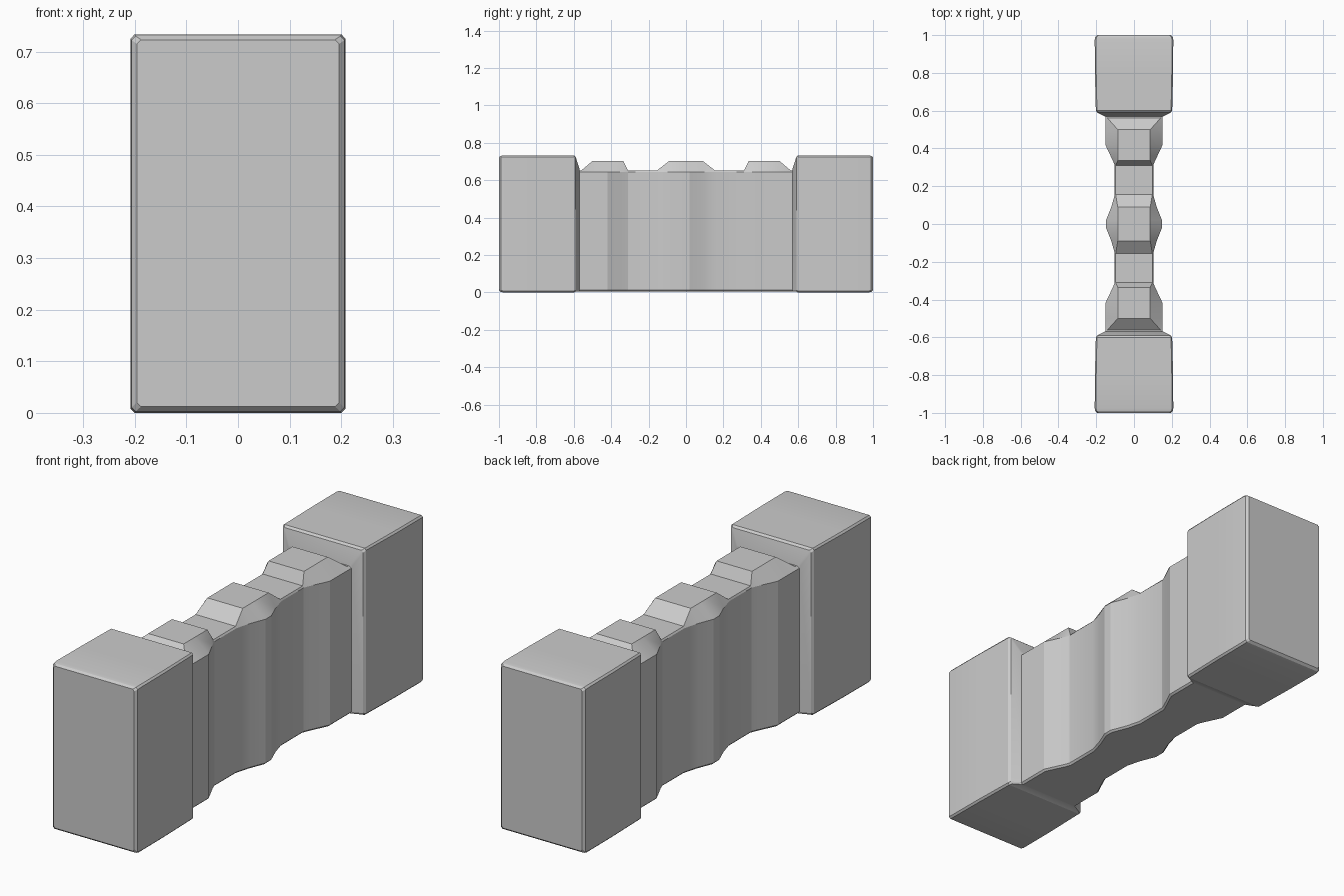
import bpy
import math

if "Cube" in bpy.data.objects:
    bpy.data.objects.remove(bpy.data.objects["Cube"])


def loft(name, stations):
    """Loft symmetric 8-sided sections along y.
    Station: y, side half width, side top z, top half width, top z, bottom z"""
    n = 8
    verts, faces = [], []
    for y, w, zs, wt, zt, zb in stations:
        half = [(w - 0.008, zb), (w, zb + 0.008), (w, zs), (wt, zt)]
        ring = half + [(-x, z) for x, z in reversed(half)]
        verts += [(x, y, z) for x, z in ring]
    for s in range(len(stations) - 1):
        a, b = s * n, (s + 1) * n
        for i in range(n):
            j = (i + 1) % n
            faces.append((a + i, a + j, b + j, b + i))
    faces.append(tuple(reversed(range(n))))
    faces.append(tuple(range(len(verts) - n, len(verts))))
    # outward normals: sections run counter-clockwise seen from -y
    faces = [tuple(reversed(f)) for f in faces]
    mesh = bpy.data.meshes.new(name)
    mesh.from_pydata(verts, [], faces)
    import bmesh
    bm = bmesh.new()
    bm.from_mesh(mesh)
    bmesh.ops.recalc_face_normals(bm, faces=bm.faces)
    bm.to_mesh(mesh)
    bm.free()
    ob = bpy.data.objects.new(name, mesh)
    bpy.context.collection.objects.link(ob)
    bpy.context.view_layer.objects.active = ob
    for o in bpy.context.selected_objects:
        o.select_set(False)
    ob.select_set(True)
    bpy.ops.object.shade_smooth_by_angle(angle=math.radians(20))
    return ob


# End posts: small front bevel, slight taper, wide chamfer towards the wall
post = [(-1.0, 0.196, 0.715, 0.188, 0.723, 0.012),
        (-0.99, 0.206, 0.722, 0.198, 0.730, 0.003),
        (-0.975, 0.208, 0.725, 0.201, 0.733, 0.0),
        (-0.80, 0.207, 0.725, 0.200, 0.733, 0.0),
        (-0.60, 0.202, 0.725, 0.196, 0.733, 0.0),
        (-0.59, 0.195, 0.717, 0.187, 0.725, 0.004),
        (-0.57, 0.156, 0.655, 0.150, 0.663, 0.006)]
loft("front_post", post)
loft("back_post", [(-s[0],) + s[1:] for s in reversed(post)])

# Wall: rippling sides and three raised blocks on top (half, then mirrored)
SIDE, LOW, HIGH, BOT = 0.645, 0.652, 0.703, 0.006
half_wall = [(-0.58, 0.152, 0.140, LOW),
             (-0.56, 0.152, 0.140, LOW),
             (-0.50, 0.152, 0.086, HIGH),
             (-0.42, 0.152, 0.086, HIGH),
             (-0.335, 0.112, 0.086, HIGH),
             (-0.31, 0.102, 0.097, LOW),
             (-0.155, 0.102, 0.097, LOW),
             (-0.09, 0.120, 0.086, HIGH),
             (-0.02, 0.148, 0.086, HIGH)]
wall = half_wall + [(-s[0],) + s[1:] for s in reversed(half_wall)]
loft("wall", [(y, w, SIDE, wt, zt, BOT) for y, w, wt, zt in wall])
